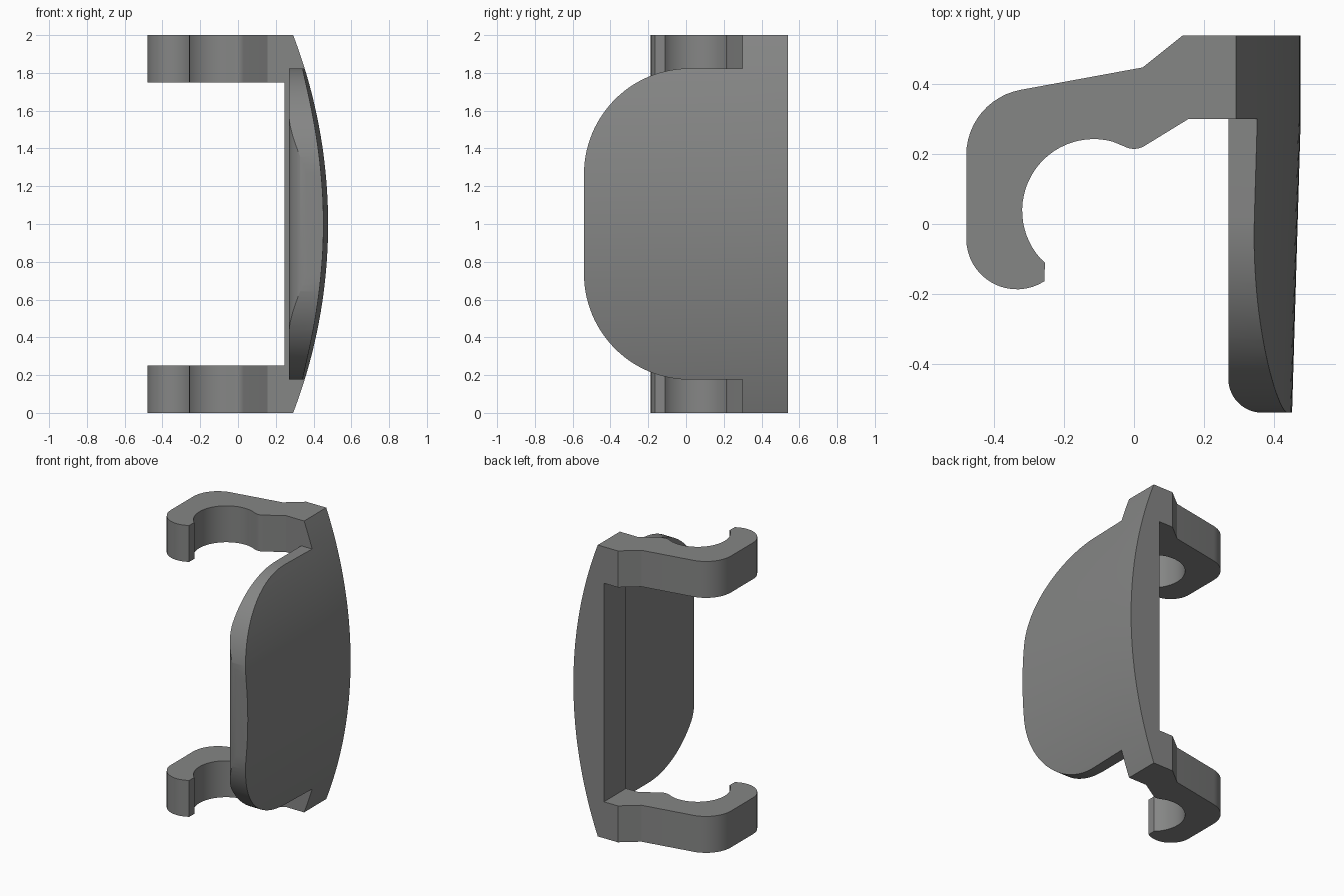
import bpy, bmesh
from math import sin, cos, radians, asin, degrees

if "Cube" in bpy.data.objects:
    bpy.data.objects.remove(bpy.data.objects["Cube"])


def arc(cx, cy, r, a0, a1, n):
    return [(cx + r * cos(radians(a0 + (a1 - a0) * i / n)),
             cy + r * sin(radians(a0 + (a1 - a0) * i / n))) for i in range(n + 1)]


def loft(name, rings):
    """Closed solid through matching rings of 3D points."""
    bm = bmesh.new()
    rows = [[bm.verts.new(p) for p in ring] for ring in rings]
    n = len(rows[0])
    for a, b in zip(rows, rows[1:]):
        for i in range(n):
            j = (i + 1) % n
            bm.faces.new((a[i], a[j], b[j], b[i]))
    bm.faces.new(rows[0])
    bm.faces.new(rows[-1])
    bmesh.ops.recalc_face_normals(bm, faces=bm.faces[:])
    me = bpy.data.meshes.new(name)
    bm.to_mesh(me)
    bm.free()
    ob = bpy.data.objects.new(name, me)
    bpy.context.collection.objects.link(ob)
    return ob


def boolean(ob, other, op):
    """Apply a boolean and discard the helper object."""
    m = ob.modifiers.new(op, 'BOOLEAN')
    m.operation, m.object, m.solver = op, other, 'EXACT'
    bpy.context.view_layer.objects.active = ob
    bpy.ops.object.modifier_apply(modifier=m.name)
    bpy.data.objects.remove(other)


# Hook arms and spine: one plan profile through the full height
hook = [(0.6, 0.54), (0.14, 0.54), (0.025, 0.448)]
hook += arc(-0.29, 0.197, 0.19, 100.4, 180, 12)
hook += arc(-0.335, -0.042, 0.145, 180, 303, 16)
hook += [(-0.255, -0.11)]
hook += arc(-0.115, 0.038, 0.205, 227, 75, 28)[1:]
hook += arc(0.0, 0.273, 0.058, 252, 302, 8)
hook += [(0.155, 0.3), (0.6, 0.3)]
body = loft("clip_with_thumb_plate", [[(x, y, z) for x, y in hook] for z in (0, 2)])

# Window between the two hooks
window = [(-0.8, -0.8), (0.245, -0.8), (0.245, 0.8), (-0.8, 0.8)]
boolean(body, loft("window", [[(x, y, z) for x, y in window] for z in (0.25, 1.75)]),
        'DIFFERENCE')

# Plate: rounded side outline, then its rounded inner front edge
outline = [(0.42, 1.824)] + arc(0.02, 1.264, 0.56, 90, 180, 28)
outline += arc(0.02, 0.736, 0.56, 180, 270, 28) + [(0.42, 0.176)]
plate = loft("plate", [[(x, y, z) for y, z in outline] for x in (0.27, 0.6)])
plan = [(0.7, 0.7), (0.27, 0.7)] + arc(0.367, -0.443, 0.097, 180, 270, 12) + [(0.7, -0.54)]
boolean(plate, loft("plate_edge", [[(x, y, z) for x, y in plan] for z in (0.1, 1.9)]),
        'INTERSECT')
boolean(body, plate, 'UNION')

# Bowed outer face, drawn in slightly towards the front
R = (1 + 0.185 ** 2) / (2 * 0.185)
half = degrees(asin(1.1 / R))
bow = arc(0.477 - R, 1, R, -half, half, 48) + [(-1, 2.1), (-1, -0.1)]
shell = loft("bowed_shell", [[(x - dx, y, z) for x, z in bow]
                             for y, dx in ((-0.72, 0.03), (0.3, 0), (0.7, 0))])
boolean(body, shell, 'INTERSECT')

# Dark plastic
mat = bpy.data.materials.new("dark_plastic")
mat.diffuse_color = (0.235, 0.238, 0.235, 1)
mat.use_nodes = True
mat.node_tree.nodes["Principled BSDF"].inputs["Base Color"].default_value = mat.diffuse_color
body.data.materials.clear()
body.data.materials.append(mat)

bpy.ops.object.select_all(action='DESELECT')
body.select_set(True)
bpy.context.view_layer.objects.active = body
bpy.ops.object.shade_smooth_by_angle(angle=radians(25))
